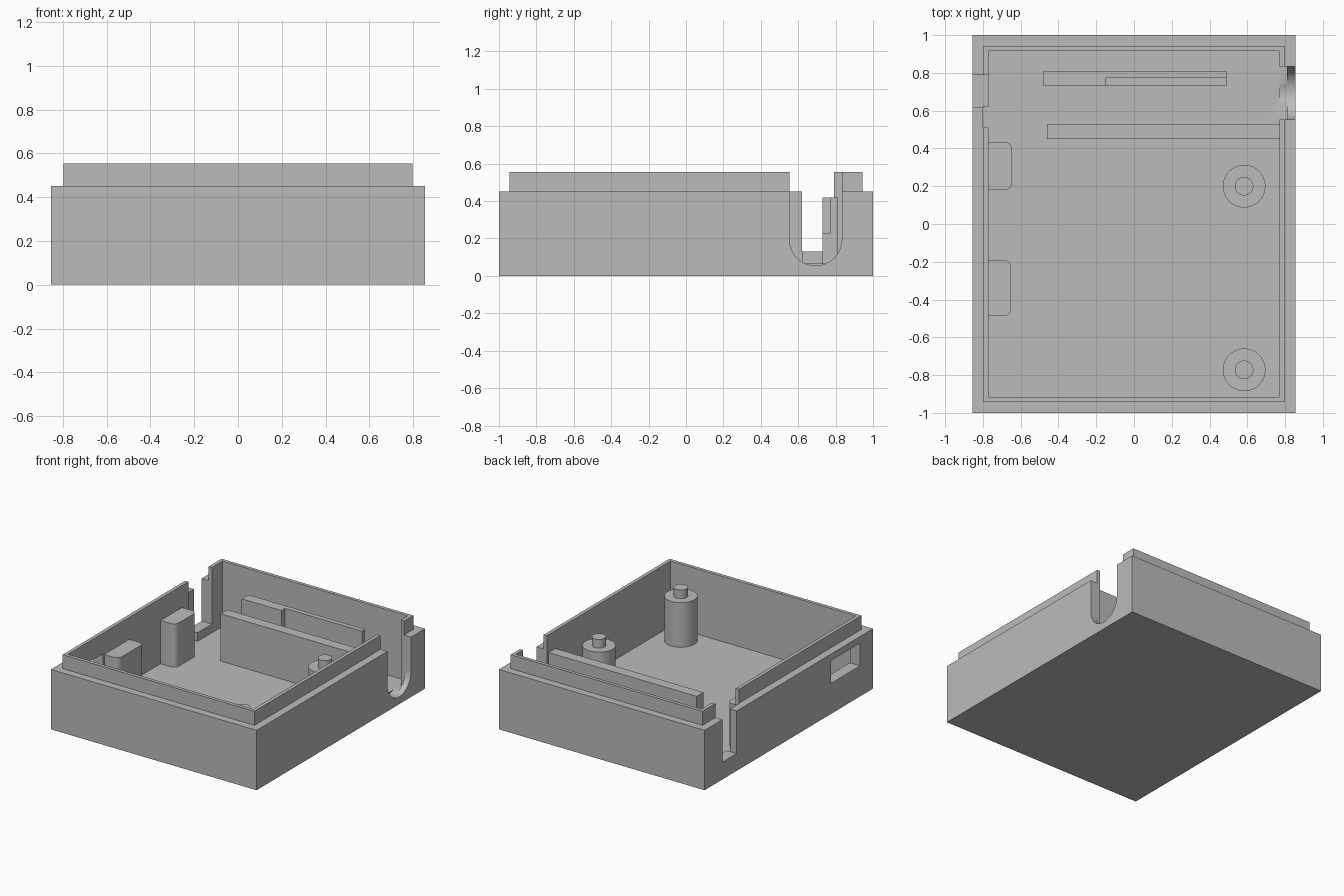
import bpy, bmesh, math

if "Cube" in bpy.data.objects:
    bpy.data.objects.remove(bpy.data.objects["Cube"])

grey = bpy.data.materials.new("light_grey_plastic")
grey.diffuse_color = (0.5, 0.5, 0.5, 1)
grey.use_nodes = True
grey.node_tree.nodes["Principled BSDF"].inputs["Base Color"].default_value = grey.diffuse_color

FLOOR = 0.065
BASE = FLOOR - 0.02     # parts sink slightly into the floor


def make_object(name, bm):
    bmesh.ops.recalc_face_normals(bm, faces=bm.faces)
    mesh = bpy.data.meshes.new(name)
    bm.to_mesh(mesh)
    bm.free()
    mesh.materials.append(grey)
    ob = bpy.data.objects.new(name, mesh)
    bpy.context.collection.objects.link(ob)
    return ob


def prism(name, points, direction):
    """Extrude a closed outline of 3D points along a vector."""
    bm = bmesh.new()
    face = bm.faces.new([bm.verts.new(p) for p in points])
    new = bmesh.ops.extrude_face_region(bm, geom=[face])["geom"]
    bmesh.ops.translate(bm, vec=direction,
                        verts=[g for g in new if isinstance(g, bmesh.types.BMVert)])
    return make_object(name, bm)


def box(name, x0, x1, y0, y1, z0, z1):
    return prism(name, [(x0, y0, z0), (x1, y0, z0), (x1, y1, z0), (x0, y1, z0)],
                 (0, 0, z1 - z0))


def arc(cx, cy, r, a0, a1, n):
    return [(cx + r * math.cos(math.radians(a0 + (a1 - a0) * i / n)),
             cy + r * math.sin(math.radians(a0 + (a1 - a0) * i / n))) for i in range(n + 1)]


def smooth(ob):
    bpy.ops.object.select_all(action='DESELECT')
    ob.select_set(True)
    bpy.context.view_layer.objects.active = ob
    bpy.ops.object.shade_smooth_by_angle(angle=math.radians(30))


def cut(ob, cutter):
    cutter.hide_render = True
    mod = ob.modifiers.new("cut", 'BOOLEAN')
    mod.operation = 'DIFFERENCE'
    mod.solver = 'EXACT'
    mod.object = cutter
    bpy.context.view_layer.objects.active = ob
    bpy.ops.object.modifier_apply(modifier=mod.name)
    bpy.data.objects.remove(cutter)


# Enclosure shell: rectangular rings from the underside, over the lip, to the floor
rings = [(0.855, 1.0, 0), (0.855, 1.0, 0.45), (0.797, 0.943, 0.45),
         (0.797, 0.943, 0.555), (0.77, 0.917, 0.555), (0.77, 0.917, FLOOR)]
bm = bmesh.new()
loops = [[bm.verts.new((sx * x, sy * y, z))
          for sx, sy in ((-1, -1), (1, -1), (1, 1), (-1, 1))] for x, y, z in rings]
for a, b in zip(loops, loops[1:]):
    for i in range(4):
        j = (i + 1) % 4
        bm.faces.new((a[i], a[j], b[j], b[i]))
bm.faces.new(loops[0][::-1])
bm.faces.new(loops[-1])
shell = make_object("enclosure_shell", bm)

# Left wall: cable slot, inner recess beside it, connector window
cut(shell, box("left_slot_cutter", -0.95, -0.70, 0.62, 0.79, 0.13, 0.7))
cut(shell, box("left_recess_cutter", -0.80, -0.70, 0.51, 0.62, FLOOR, 0.7))
cut(shell, box("window_cutter", -0.95, -0.70, -0.845, -0.50, 0.23, 0.40))

# Right wall: round-bottomed cable slot with an inner recess down to the floor
cut(shell, box("right_recess_cutter", 0.70, 0.81, 0.553, 0.833, FLOOR, 0.7))
outline = arc(0.693, 0.195, 0.14, 180, 360, 32) + [(0.833, 0.7), (0.553, 0.7)]
cut(shell, prism("right_slot_cutter", [(0.77, y, z) for y, z in outline], (0.2, 0, 0)))
smooth(shell)

# Board-holding ribs; the rear rib has a low ledge along part of its front
box("front_rib", -0.46, 0.78, 0.45, 0.53, BASE, 0.42)
step = [(-0.48, 0.73), (-0.15, 0.73), (-0.15, 0.773), (0.49, 0.773), (0.49, 0.81), (-0.48, 0.81)]
prism("rear_rib", [(x, y, BASE) for x, y in step], (0, 0, 0.42 - BASE))
box("rear_rib_ledge", -0.151, 0.49, 0.73, 0.774, BASE, 0.23)

# Support blocks on the left wall, rounded on their inner corners
for name, y0, y1, x1 in (("rear_support_block", 0.18, 0.435, -0.645),
                         ("front_support_block", -0.488, -0.19, -0.65)):
    r = 0.04
    pts = ([(-0.78, y0)] + arc(x1 - r, y0 + r, r, -90, 0, 8)
           + arc(x1 - r, y1 - r, r, 0, 90, 8) + [(-0.78, y1)])
    smooth(prism(name, [(x, y, BASE) for x, y in pts], (0, 0, 0.39 - BASE)))

# Round posts with locating pins
for side, y in (("rear", 0.2), ("front", -0.772)):
    for part, r, z0, z1 in (("post", 0.113, BASE, 0.40), ("pin", 0.049, 0.39, 0.465)):
        pts = arc(0.583, y, r, 0, 360, 48)[:-1]
        smooth(prism(f"{side}_{part}", [(px, py, z0) for px, py in pts], (0, 0, z1 - z0)))
